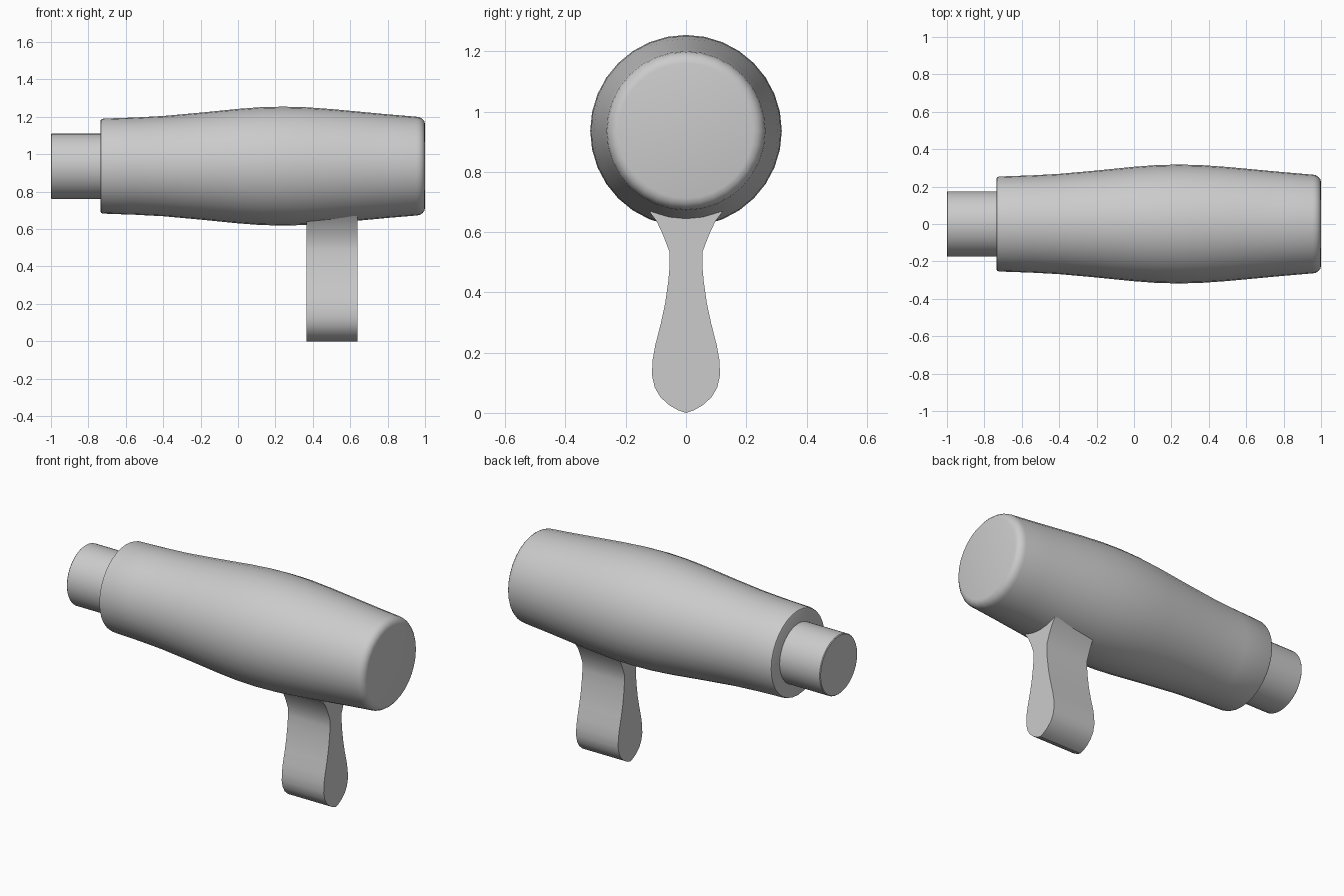
import bpy, bmesh
from math import sin, cos, pi, radians

if "Cube" in bpy.data.objects:
    bpy.data.objects.remove(bpy.data.objects["Cube"])

AXIS_Z = 0.9365


def finish(bm, name, angle):
    bmesh.ops.recalc_face_normals(bm, faces=bm.faces)
    mesh = bpy.data.meshes.new(name)
    bm.to_mesh(mesh)
    bm.free()
    obj = bpy.data.objects.new(name, mesh)
    bpy.context.collection.objects.link(obj)
    bpy.ops.object.select_all(action='DESELECT')
    obj.select_set(True)
    bpy.context.view_layer.objects.active = obj
    bpy.ops.object.shade_smooth_by_angle(angle=radians(angle))
    return obj


def lathe_x(name, profile, segments=32):
    """Closed surface of revolution about the barrel axis from (x, radius) pairs."""
    bm = bmesh.new()
    rings = []
    for x, r in profile:
        rings.append([bm.verts.new((x, r * cos(2 * pi * i / segments),
                                    AXIS_Z + r * sin(2 * pi * i / segments)))
                      for i in range(segments)])
    for a, b in zip(rings, rings[1:]):
        for i in range(segments):
            j = (i + 1) % segments
            bm.faces.new((a[i], a[j], b[j], b[i]))
    bm.faces.new(rings[0])
    bm.faces.new(rings[-1])
    return finish(bm, name, 35)


# Swelling main barrel with a rounded rear end
lathe_x("barrel", [
    (-0.735, 0.243), (-0.732, 0.25), (-0.72, 0.254), (-0.55, 0.26),
    (-0.4, 0.268), (-0.2, 0.286), (0.0, 0.306), (0.12, 0.315),
    (0.24, 0.318), (0.36, 0.315), (0.5, 0.305), (0.65, 0.291),
    (0.8, 0.277), (0.955, 0.264), (0.972, 0.261), (0.986, 0.252),
    (0.996, 0.24), (1.0, 0.224)])

# Narrow nozzle
lathe_x("nozzle", [(-1.0, 0.171), (-0.996, 0.175), (-0.7, 0.175)])

# Handle: mirrored outline in y/z, extruded along x, flaring into the barrel
half = [(0.025, 0.008), (0.055, 0.025), (0.085, 0.052), (0.104, 0.085),
        (0.113, 0.125), (0.111, 0.175), (0.102, 0.225), (0.084, 0.295),
        (0.069, 0.365), (0.059, 0.435), (0.054, 0.49), (0.055, 0.535),
        (0.076, 0.59), (0.097, 0.635), (0.122, 0.669)]
outline = [(0, 0)] + half + [(-y, z) for y, z in reversed(half)]
bm = bmesh.new()
face = bm.faces.new([bm.verts.new((0.365, y, z)) for y, z in outline])
ext = bmesh.ops.extrude_face_region(bm, geom=[face], use_keep_orig=True)
moved = [v for v in ext["geom"] if isinstance(v, bmesh.types.BMVert)]
bmesh.ops.translate(bm, verts=moved, vec=(0.275, 0, 0))
finish(bm, "handle", 22)
